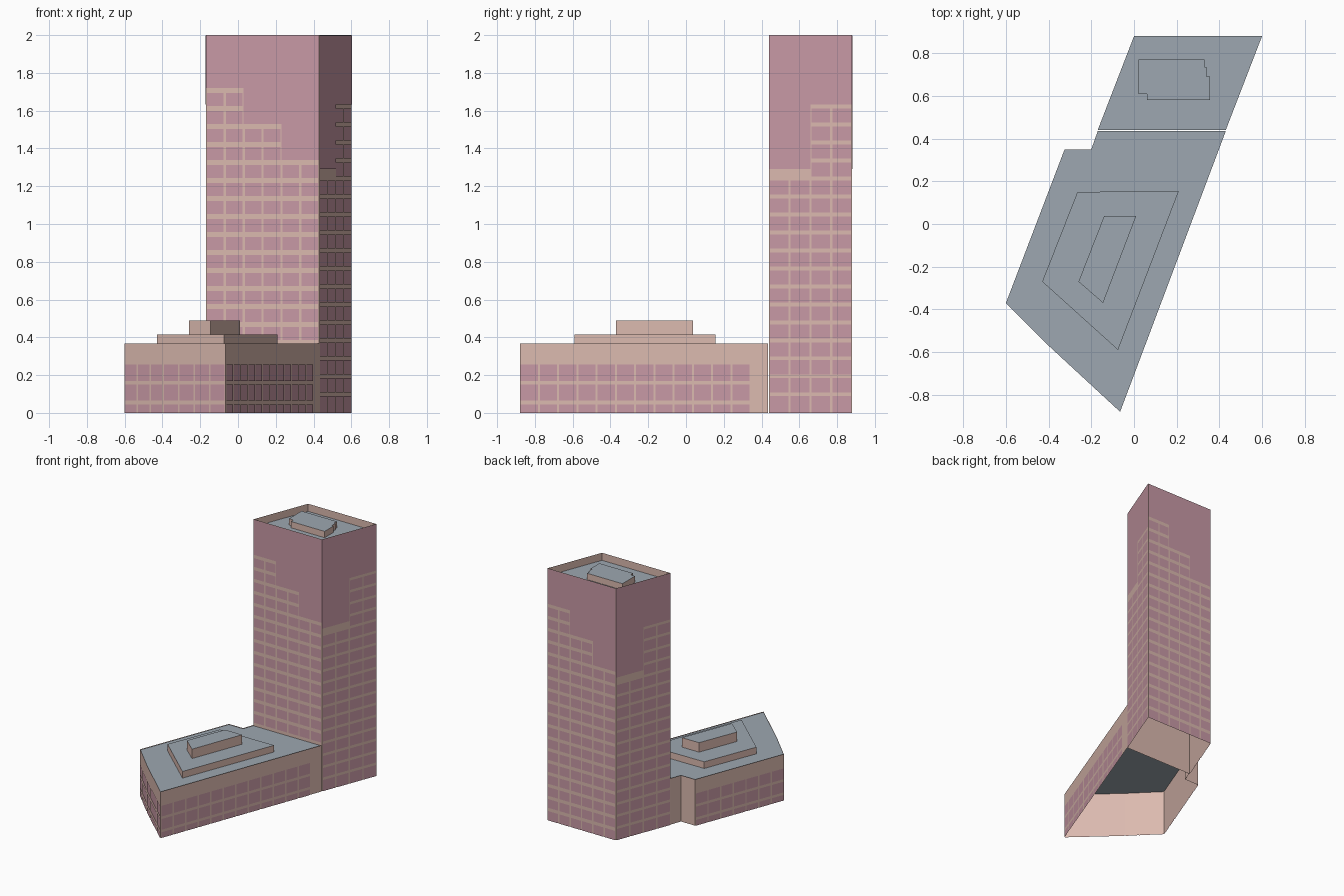
import bpy
import bmesh
from mathutils import Vector

cube = bpy.data.objects.get("Cube")
if cube:
    bpy.data.objects.remove(cube, do_unlink=True)


def make_material(name, rgb):
    mat = bpy.data.materials.new(name)
    mat.use_nodes = True
    color = (*rgb, 1)
    mat.diffuse_color = color
    bsdf = next(n for n in mat.node_tree.nodes if n.type == 'BSDF_PRINCIPLED')
    bsdf.inputs["Base Color"].default_value = color
    return mat


STONE = make_material("pale_stone", (0.71, 0.49, 0.43))
GLASS = make_material("mauve_glazing", (0.58, 0.32, 0.38))
ROOF = make_material("blue_grey_roof", (0.34, 0.39, 0.44))


def finish(name, bm, materials):
    mesh = bpy.data.meshes.new(name)
    bm.to_mesh(mesh)
    bm.free()
    for mat in materials:
        mesh.materials.append(mat)
    obj = bpy.data.objects.new(name, mesh)
    bpy.context.collection.objects.link(obj)
    return obj


def block(name, outline, bottom, top, parapet=0.0):
    """Open-bottomed walls on a counter-clockwise outline, with a roof set below the wall top."""
    bm = bmesh.new()
    low = [bm.verts.new((x, y, bottom)) for x, y in outline]
    high = [bm.verts.new((x, y, top)) for x, y in outline]
    for i in range(len(outline)):
        j = (i + 1) % len(outline)
        bm.faces.new((low[i], low[j], high[j], high[i]))
    deck = high
    if parapet:
        deck = [bm.verts.new((x, y, top - parapet)) for x, y in outline]
    bm.faces.new(deck).material_index = 1
    return finish(name, bm, (STONE, ROOF))


def glazing(name, start, end, columns, floor, band, shift, top, base=0.0, mullion=0.012):
    """Glass panes on one wall; each column is (number of bands, extra gap over the last band)."""
    a, b = Vector((*start, 0)), Vector((*end, 0))
    along = (b - a).normalized()
    out = along.cross(Vector((0, 0, 1))) * 0.003
    step = (b - a).length / len(columns)
    bm = bmesh.new()

    def pane(u0, u1, z0, z1):
        z0 = max(z0, base)
        if z1 - z0 < 0.005:
            return
        corners = ((u0, z0), (u1, z0), (u1, z1), (u0, z1))
        bm.faces.new([bm.verts.new(a + along * u + out + Vector((0, 0, z)))
                      for u, z in corners])

    for c, (bands, gap) in enumerate(columns):
        u0, u1 = c * step, (c + 1) * step
        z = 0.0
        for k in range(1, bands + 1):
            centre = k * floor + shift
            pane(u0 + mullion / 2, u1 - mullion / 2, z, centre - band / 2)
            z = centre + band / 2
        # the uppermost pane runs unbroken to the top
        inset = mullion / 2 if top < 1 else 0
        pane(u0 + inset, u1 - inset, z + gap, top)
    return finish(name, bm, (GLASS,))


# Tower shell with a sunken roof
tower = [(-0.17, 0.44), (0.43, 0.44), (0.6, 0.88), (0.0, 0.88)]
block("tower", tower, 0, 2, parapet=0.06)

# Tower glazing: wide faces step down, narrow faces have a plain upper half
FLOOR = 2 / 21
wide = [(18, 0)] * 2 + [(16, 0)] * 2 + [(14, 0)] * 2
narrow = [(13, 0.04)] * 2 + [(17, 0)] * 2
for i, side in enumerate(("front", "right", "back", "left")):
    is_wide = i % 2 == 0
    glazing("tower_glazing_" + side, tower[i], tower[(i + 1) % 4],
            wide if is_wide else narrow, FLOOR,
            0.026 if is_wide else 0.02, -0.008 if is_wide else 0.003,
            1.998, base=0.37 if side == "front" else 0)

# Plant room on the tower roof
block("roof_plant_room",
      [(0.06, 0.58), (0.355, 0.58), (0.355, 0.69), (0.34, 0.69), (0.34, 0.735),
       (0.33, 0.735), (0.33, 0.77), (0.02, 0.77), (0.02, 0.61), (0.06, 0.61)],
      1.94, 1.99)

# Low wing in front of the tower
wing = [(-0.6, -0.37), (-0.395, -0.575), (-0.065, -0.88), (0.43, 0.435),
        (-0.17, 0.435), (-0.2, 0.35), (-0.325, 0.35)]
block("low_wing", wing, 0, 0.367, parapet=0.005)

# Wing glazing
window_end = Vector(wing[2]).lerp(Vector(wing[3]), 0.93)
for side, start, end, count in (("front_left", wing[0], wing[1], 3),
                                ("front_right", wing[1], wing[2], 4),
                                ("right", wing[2], window_end, 12),
                                ("left", wing[6], wing[0], 7)):
    glazing("wing_glazing_" + side, start, end, [(2, 0)] * count,
            0.105, 0.02, -0.05, 0.255)

# Stepped terraces on the wing roof
block("lower_terrace",
      [(-0.43, -0.27), (-0.075, -0.59), (0.21, 0.155), (-0.265, 0.15)], 0.362, 0.415)
block("upper_terrace",
      [(-0.26, -0.27), (-0.145, -0.37), (0.01, 0.037), (-0.14, 0.037)], 0.415, 0.49)
